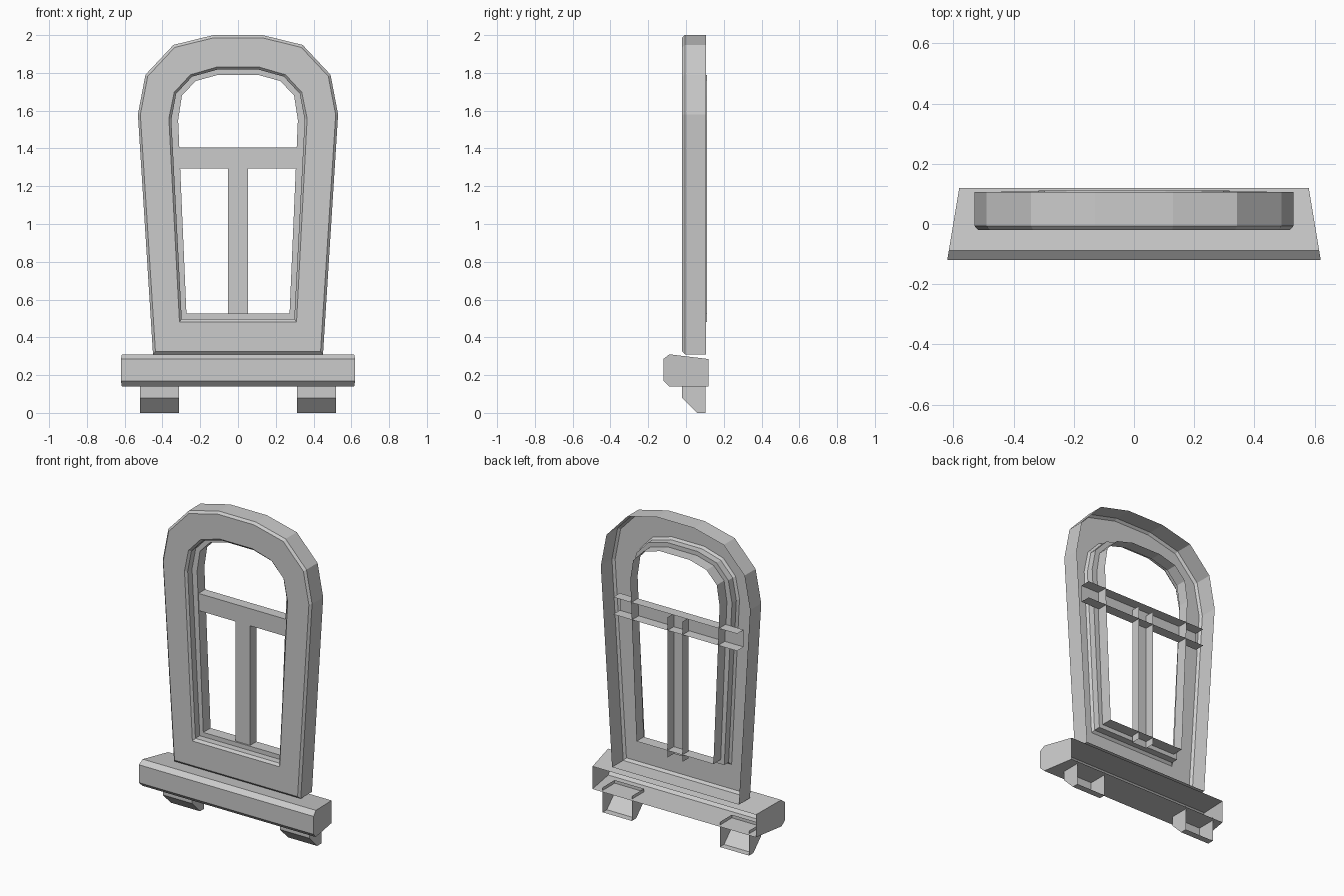
import bpy

if "Cube" in bpy.data.objects:
    bpy.data.objects.remove(bpy.data.objects["Cube"])


def loft(name, sections, closed=False, caps=False):
    """Skin a list of matching sections with flat quads."""
    n = len(sections[0])
    verts = [p for s in sections for p in s]
    faces = []
    for k in range(len(sections) - 1):
        for i in range(n if closed else n - 1):
            j = (i + 1) % n
            faces.append((k * n + i, k * n + j, (k + 1) * n + j, (k + 1) * n + i))
    if caps:
        last = (len(sections) - 1) * n
        faces.append(tuple(reversed(range(n))))
        faces.append(tuple(range(last, last + n)))
    mesh = bpy.data.meshes.new(name)
    mesh.from_pydata(verts, [], faces)
    ob = bpy.data.objects.new(name, mesh)
    bpy.context.collection.objects.link(ob)
    return ob


def arch(half, y):
    """Mirror a right-hand x,z outline into a full arch loop at depth y."""
    return [(x, y, z) for x, z in half] + [(-x, y, z) for x, z in reversed(half)]


# Half outlines, from the bottom corner up to the crown
outer = [(.45, .31), (.53, 1.58), (.49, 1.79), (.342, 1.948), (.13, 2.0)]
outer_front = [(.437, .325), (.517, 1.578), (.478, 1.782), (.335, 1.935), (.127, 1.986)]
inner_front = [(.31, .482), (.366, 1.558), (.338, 1.697), (.252, 1.79), (.115, 1.83)]
inner = [(.298, .497), (.353, 1.553), (.327, 1.69), (.243, 1.78), (.11, 1.817)]
opening = [(.273, .525), (.317, 1.55), (.297, 1.68), (.224, 1.757), (.104, 1.79)]

# Arched surround, open at the back
loft("arched_frame", [arch(outer, .107), arch(outer, -.006), arch(outer_front, -.02),
                      arch(inner_front, -.02), arch(inner, -.006), arch(inner, .038)],
     closed=True)

# Recessed sash around the opening
loft("sash", [arch(inner, .038), arch(opening, .038), arch(opening, .112)], closed=True)

# Glazing bars: channels open at the back
cross = [(.11, 1.405), (.043, 1.405), (.043, 1.295), (.11, 1.295)]
loft("cross_bar", [[(x, y, z) for y, z in cross] for x in (-.44, .44)])
post = [(-.053, .11), (-.053, .048), (.053, .048), (.053, .11)]
loft("upright_bar", [[(x, y, z) for x, y in post] for z in (.48, 1.38)])

# Sill with tapered ends, open at the back
sill = [(.12, .285), (-.088, .31), (-.12, .285), (-.12, .17), (-.09, .14), (.12, .14)]
loft("sill", [[(s * (.62 - (y + .12) / 6), y, z) for y, z in sill] for s in (-1, 1)],
     caps=True)

# Two brackets below the sill, open at top and back
bracket = [(.103, .16), (-.02, .16), (-.02, .08), (.06, 0), (.103, 0)]
for side, x0 in (("left", -.52), ("right", .312)):
    loft(side + "_bracket", [[(x, y, z) for y, z in bracket[1:] + bracket[:1]]
                             for x in (x0, x0 + .208)], caps=True).data.update()
    ob = bpy.data.objects[side + "_bracket"]
    # The top edge pair stays open: drop the face that bridges the top
    import bmesh
    bm = bmesh.new()
    bm.from_mesh(ob.data)
    top = [f for f in bm.faces if all(v.co.z > .15 for v in f.verts)]
    back = [f for f in bm.faces if all(v.co.y > .1 for v in f.verts)]
    bmesh.ops.delete(bm, geom=list(set(top + back)), context='FACES_ONLY')
    bm.to_mesh(ob.data)
    bm.free()
